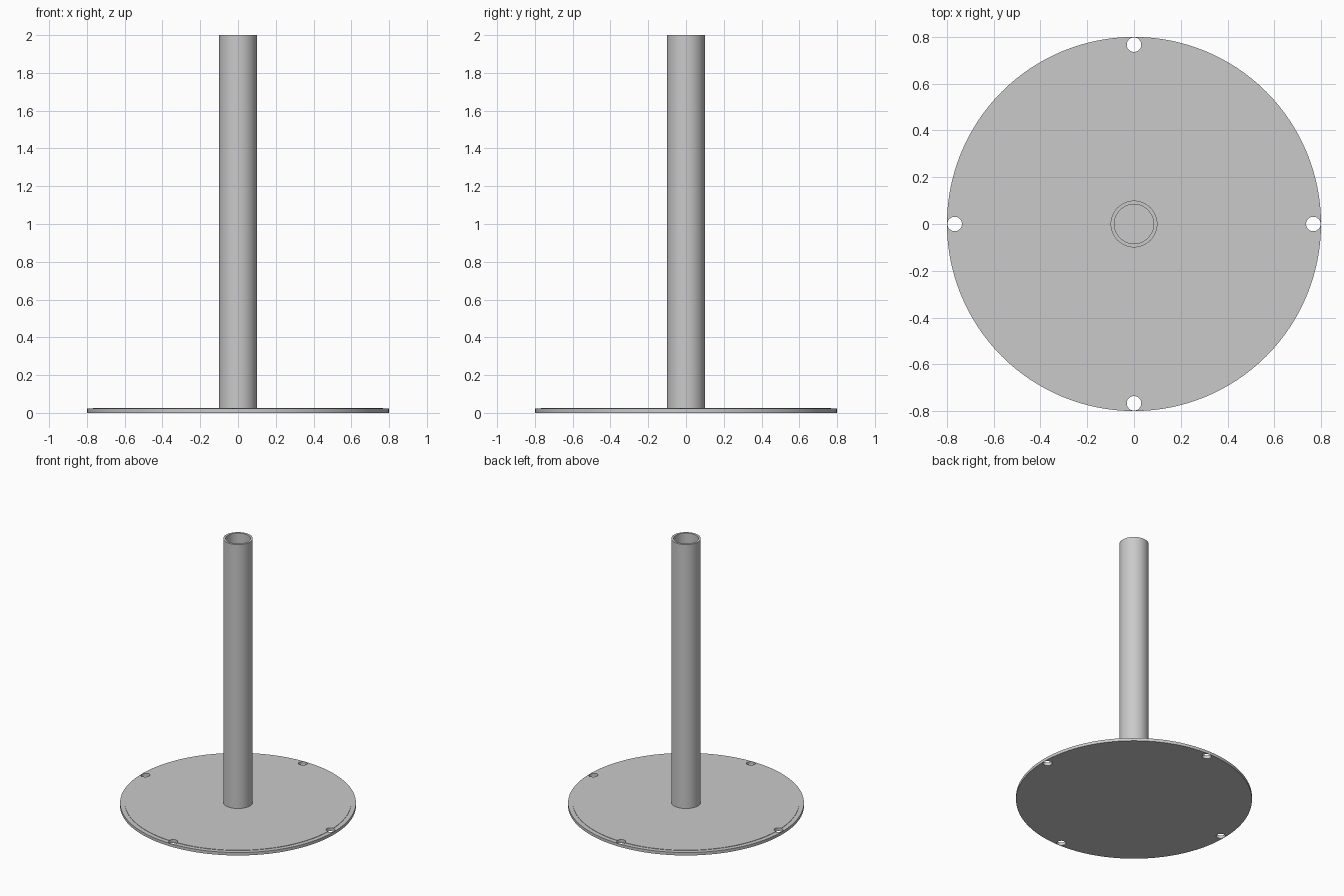
import bpy, bmesh, math

default = bpy.data.objects.get("Cube")
if default:
    bpy.data.objects.remove(default, do_unlink=True)

SEGMENTS = 128
PLATE_TOP = 0.025

steel = bpy.data.materials.new("grey_steel")
steel.use_nodes = True
grey = (0.59, 0.59, 0.59, 1)
steel.diffuse_color = grey
steel.node_tree.nodes["Principled BSDF"].inputs["Base Color"].default_value = grey


def lathe(bm, profile, segments, closed=False, centre=(0, 0)):
    """Turn (radius, z) points about a vertical axis; open profiles get flat caps."""
    rings = []
    for radius, z in profile:
        angles = [math.tau * i / segments for i in range(segments)]
        rings.append([bm.verts.new((centre[0] + radius * math.cos(a),
                                    centre[1] + radius * math.sin(a), z)) for a in angles])
    pairs = list(zip(rings, rings[1:]))
    if closed:
        pairs.append((rings[-1], rings[0]))
    else:
        bm.faces.new(rings[0])
        bm.faces.new(rings[-1])
    for low, high in pairs:
        for i in range(segments):
            j = (i + 1) % segments
            bm.faces.new((low[i], low[j], high[j], high[i]))


def finish(bm, name):
    bmesh.ops.recalc_face_normals(bm, faces=bm.faces)
    mesh = bpy.data.meshes.new(name)
    bm.to_mesh(mesh)
    bm.free()
    mesh.materials.append(steel)
    obj = bpy.data.objects.new(name, mesh)
    bpy.context.collection.objects.link(obj)
    return obj


def activate(obj):
    bpy.ops.object.select_all(action="DESELECT")
    obj.select_set(True)
    bpy.context.view_layer.objects.active = obj


# Round base plate with a very shallow step near the rim
bm = bmesh.new()
rim_z = PLATE_TOP - 0.003
lathe(bm, [(0.8, 0), (0.8, rim_z), (0.768, rim_z), (0.768, PLATE_TOP)], SEGMENTS)
plate = finish(bm, "base_plate")

# Four screw holes through the rim
bm = bmesh.new()
for k in range(4):
    a = k * math.pi / 2
    lathe(bm, [(0.031, -0.05), (0.031, 0.1)], 32,
          centre=(0.767 * math.cos(a), 0.767 * math.sin(a)))
cutter = finish(bm, "hole_cutter")
cutter.hide_render = True

holes = plate.modifiers.new("screw_holes", "BOOLEAN")
holes.operation = "DIFFERENCE"
holes.solver = "EXACT"
holes.object = cutter
activate(plate)
bpy.ops.object.modifier_apply(modifier=holes.name)
bpy.data.objects.remove(cutter, do_unlink=True)

# Hollow upright post standing on the plate
bm = bmesh.new()
lathe(bm, [(0.1, PLATE_TOP), (0.1, 2), (0.084, 2), (0.084, PLATE_TOP)], 64, closed=True)
post = finish(bm, "hollow_post")

for part in (plate, post):
    activate(part)
    bpy.ops.object.shade_smooth_by_angle(angle=math.radians(30))
